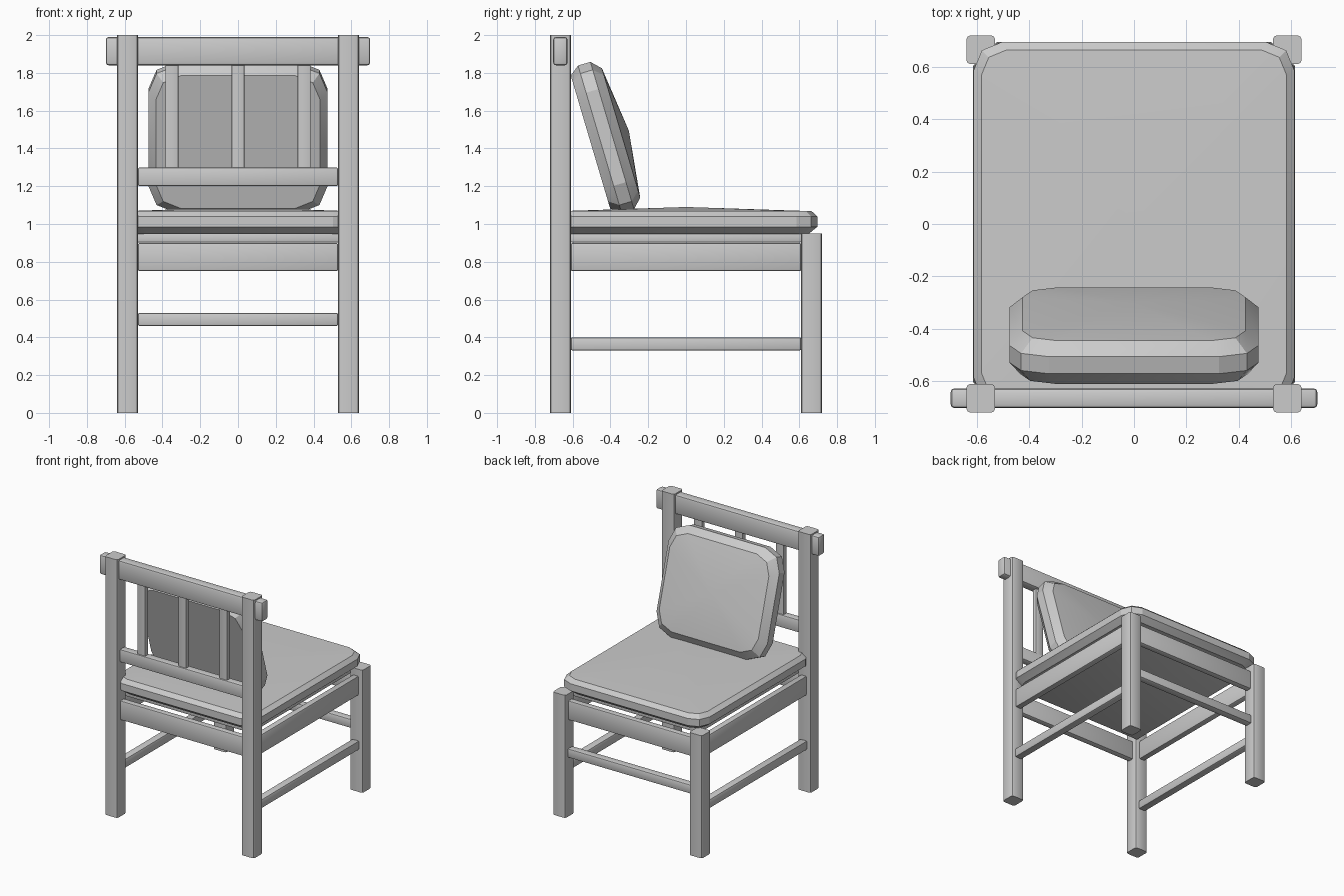
import bpy, bmesh, math
from mathutils import Matrix

if "Cube" in bpy.data.objects:
    bpy.data.objects.remove(bpy.data.objects["Cube"])


def finish(name, bm, angle=30):
    bmesh.ops.recalc_face_normals(bm, faces=bm.faces)
    me = bpy.data.meshes.new(name)
    bm.to_mesh(me)
    bm.free()
    ob = bpy.data.objects.new(name, me)
    bpy.context.collection.objects.link(ob)
    bpy.ops.object.select_all(action='DESELECT')
    ob.select_set(True)
    bpy.context.view_layer.objects.active = ob
    bpy.ops.object.shade_smooth_by_angle(angle=math.radians(angle))
    return ob


def bar(name, x, y, z, bevel=0.01, upright=False):
    """Box from (min, max) ranges; upright bars bevel only their long edges."""
    bm = bmesh.new()
    bmesh.ops.create_cube(bm, size=1)
    for v in bm.verts:
        v.co = [r[0] + (c + 0.5) * (r[1] - r[0]) for c, r in zip(v.co, (x, y, z))]
    edges = [e for e in bm.edges
             if not upright or abs(e.verts[0].co.z - e.verts[1].co.z) > 0.1]
    bmesh.ops.bevel(bm, geom=edges, offset=bevel, segments=2,
                    profile=0.5, affect='EDGES')
    return finish(name, bm)


def cushion(name, hx, hy, radius, rings, peak, matrix):
    """Rounded rectangle lofted through (inset, height) rings, domed to a peak."""
    bm = bmesh.new()
    loops = []
    for inset, h in rings:
        r = max(radius - inset * 0.4, 0.02)
        loop = []
        for q in range(4):
            sx, sy = ((1, 1), (-1, 1), (-1, -1), (1, -1))[q]
            for k in range(3):
                a = math.pi / 2 * (q + k / 2)
                loop.append(bm.verts.new((sx * (hx - inset - r) + r * math.cos(a),
                                          sy * (hy - inset - r) + r * math.sin(a), h)))
        loops.append(loop)
    n = len(loops[0])
    for a, b in zip(loops, loops[1:]):
        for i in range(n):
            bm.faces.new((a[i], a[(i + 1) % n], b[(i + 1) % n], b[i]))
    bm.faces.new(loops[0])
    top = bm.verts.new((0, 0, peak))
    for i in range(n):
        bm.faces.new((loops[-1][i], loops[-1][(i + 1) % n], top))
    bm.transform(matrix)
    return finish(name, bm, 20)


def span(c, w):
    return (c - w / 2, c + w / 2)


# Posts, legs and side rails, mirrored left and right
for side, s in (("left", -1), ("right", 1)):
    px = span(s * 0.585, 0.11)
    bar(f"back_post_{side}", px, (-0.72, -0.61), (0, 2), 0.016, True)
    bar(f"front_leg_{side}", px, (0.61, 0.72), (0, 0.95), 0.016, True)
    bar(f"side_apron_{side}", span(s * 0.585, 0.05), (-0.61, 0.61), (0.75, 0.90))
    bar(f"side_stretcher_{side}", span(s * 0.585, 0.06), (-0.61, 0.61), (0.33, 0.40))

# Cross rails
inner = (-0.53, 0.53)
for name, y in (("back_apron", -0.665), ("front_apron", 0.665)):
    bar(name, inner, span(y, 0.05), (0.75, 0.90))
bar("front_stretcher", inner, span(0.665, 0.06), (0.46, 0.53))
bar("lower_back_rail", inner, span(-0.665, 0.06), (1.20, 1.30))
bar("top_rail", (-0.70, 0.70), (-0.703, -0.627), (1.84, 1.99), 0.015)

# Back slats
for i, x in enumerate((-0.35, 0, 0.35)):
    bar(f"back_slat_{i + 1}", span(x, 0.07), span(-0.665, 0.04), (1.295, 1.845), 0.008, True)

# Seat board under the cushion
bar("seat_board", (-0.54, 0.54), (-0.61, 0.61), (0.903, 0.95), 0.004)

# Seat cushion
cushion("seat_cushion", 0.613, 0.695, 0.11,
        [(0.045, 0.948), (0, 0.985), (0, 1.04), (0.03, 1.068)], 1.09,
        Matrix.Identity(4))

# Leaning back cushion
lean = math.atan2(0.284, 0.959)
origin = Matrix.Translation((0, -0.431, 1.456))
cushion("back_cushion", 0.475, 0.407, 0.15,
        [(0.04, -0.078), (0, -0.026), (0, 0.042), (0.05, 0.091)], 0.134,
        origin @ Matrix.Rotation(lean, 4, 'X')
        @ Matrix(((-1, 0, 0, 0), (0, 0, 1, 0), (0, 1, 0, 0), (0, 0, 0, 1))))
